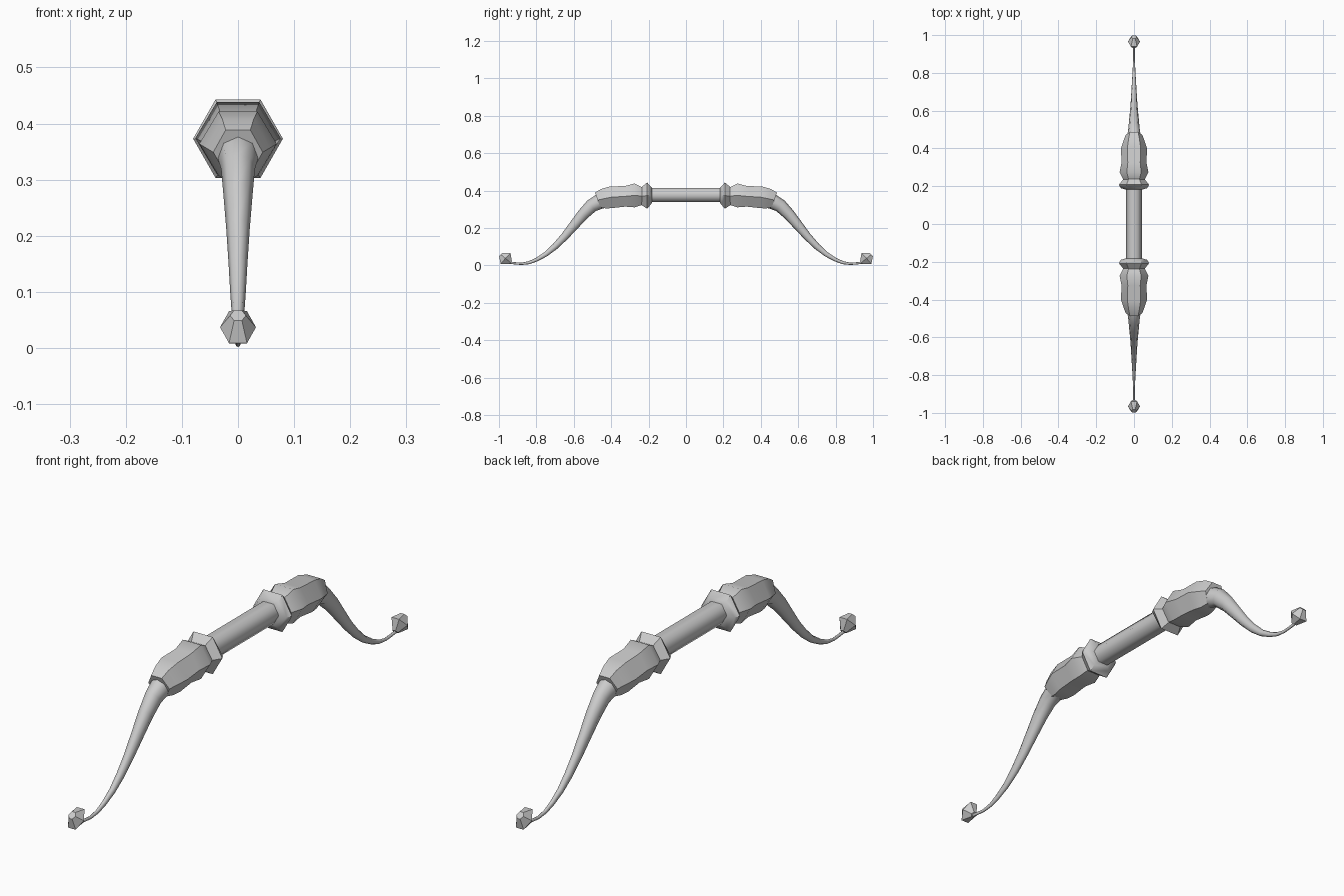
import bpy, bmesh, math
from mathutils import Vector


def loft(name, rings, sides, mirror=True, angle=35):
    """Skin rings of (y, z, half_width, half_height, tilt in degrees) along the bow."""
    bm = bmesh.new()
    loops = []
    for y, z, rx, rh, tilt in rings:
        t = math.radians(tilt)
        up = Vector((0, -math.sin(t), math.cos(t)))
        loop = []
        for i in range(sides):
            a = 2 * math.pi * i / sides
            # scale so flat-topped hexagons reach the full half height
            k = 1 / math.sin(math.pi / 3) if sides == 6 else 1
            p = Vector((rx * math.cos(a), y, z)) + up * (rh * k * math.sin(a))
            loop.append(bm.verts.new(p))
        loops.append(loop)
    for a, b in zip(loops, loops[1:]):
        for i in range(sides):
            j = (i + 1) % sides
            bm.faces.new((a[i], a[j], b[j], b[i]))
    bm.faces.new(loops[0])
    bm.faces.new(loops[-1])
    bmesh.ops.recalc_face_normals(bm, faces=bm.faces)
    mesh = bpy.data.meshes.new(name)
    bm.to_mesh(mesh)
    bm.free()
    ob = bpy.data.objects.new(name, mesh)
    bpy.context.collection.objects.link(ob)
    if mirror:
        mod = ob.modifiers.new("mirror", 'MIRROR')
        mod.use_axis = (False, True, False)
        mod.use_mirror_merge = False
    bpy.ops.object.select_all(action='DESELECT')
    ob.select_set(True)
    bpy.context.view_layer.objects.active = ob
    bpy.ops.object.shade_smooth_by_angle(angle=math.radians(angle))
    return ob


# straight hexagonal hand grip
loft("grip", [(-0.2, 0.376, 0.043, 0.037, 0), (0.2, 0.376, 0.043, 0.037, 0)],
     6, mirror=False, angle=65)

# flared collars either side of the grip
loft("collar", [
    (0.182, 0.374, 0.045, 0.040, 0),
    (0.190, 0.373, 0.070, 0.050, 0),
    (0.208, 0.373, 0.080, 0.070, 0),
    (0.238, 0.370, 0.056, 0.048, 0)], 6)

# lumpy sleeves holding the limb roots
loft("sleeve", [
    (0.232, 0.370, 0.056, 0.046, 0),
    (0.275, 0.374, 0.076, 0.064, 0),
    (0.325, 0.369, 0.066, 0.055, 0),
    (0.400, 0.364, 0.069, 0.058, -8),
    (0.440, 0.356, 0.056, 0.054, -15),
    (0.472, 0.349, 0.044, 0.042, -20)], 6, angle=45)

# curved, tapering limbs
loft("limb", [
    (0.400, 0.356, 0.044, 0.048, -10),
    (0.460, 0.342, 0.037, 0.041, -25),
    (0.505, 0.318, 0.030, 0.036, -40),
    (0.550, 0.273, 0.026, 0.031, -48),
    (0.600, 0.213, 0.021, 0.026, -50),
    (0.650, 0.153, 0.017, 0.021, -48),
    (0.700, 0.101, 0.014, 0.017, -43),
    (0.750, 0.059, 0.011, 0.013, -37),
    (0.800, 0.030, 0.008, 0.010, -26),
    (0.840, 0.014, 0.006, 0.008, -14),
    (0.880, 0.008, 0.005, 0.006, 0),
    (0.915, 0.011, 0.005, 0.006, 5),
    (0.950, 0.015, 0.005, 0.006, 20)], 8, angle=60)

# hexagonal knobs turned up at the tips
loft("tip_knob", [
    (0.938, 0.015, 0.012, 0.010, 45),
    (0.965, 0.037, 0.032, 0.039, 43),
    (0.990, 0.058, 0.014, 0.013, 45)], 6, angle=30)
